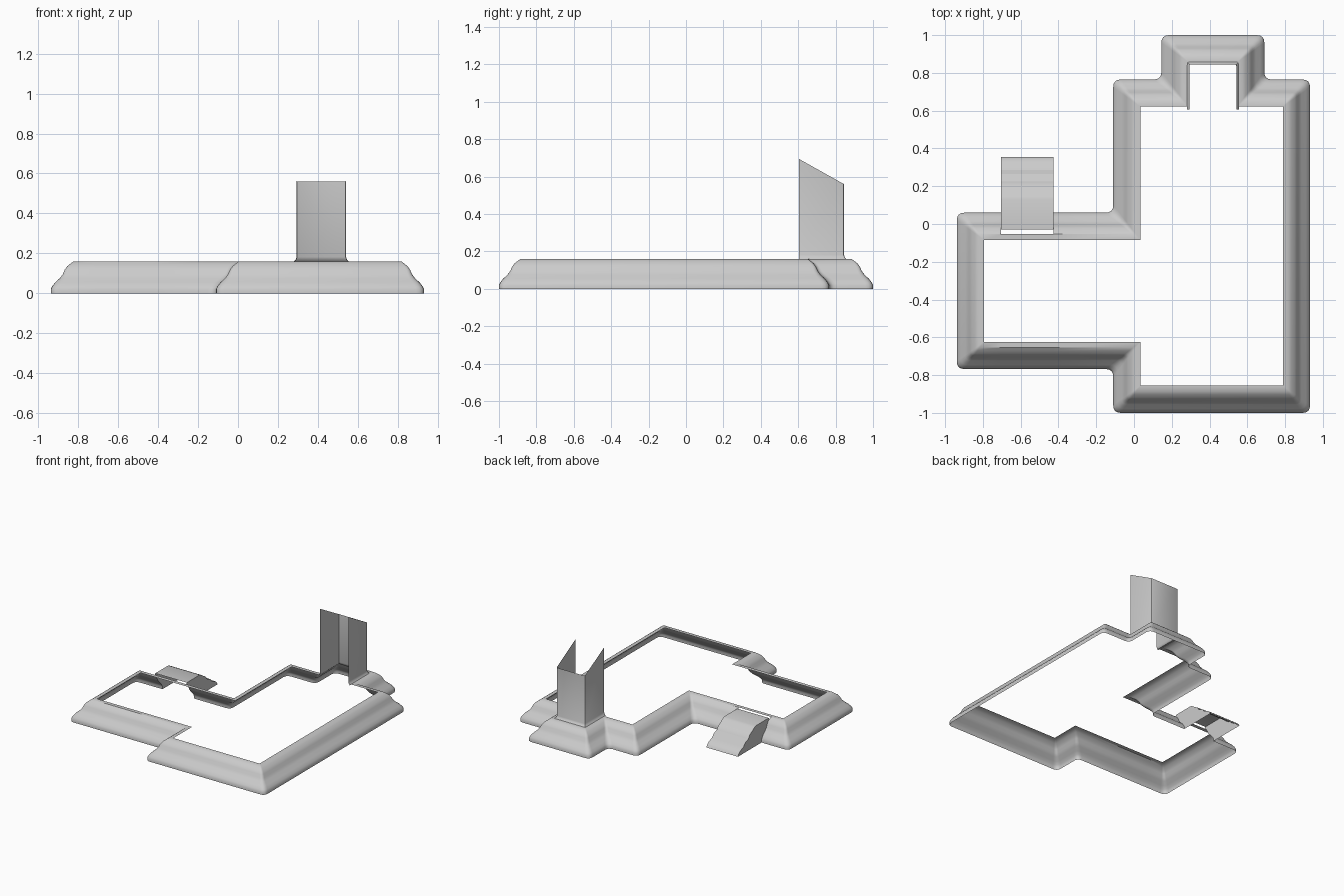
import bpy, bmesh, math
from mathutils import Vector

if "Cube" in bpy.data.objects:
    bpy.data.objects.remove(bpy.data.objects["Cube"])


def finish(bm, name, angle=35):
    mesh = bpy.data.meshes.new(name)
    bm.to_mesh(mesh)
    bm.free()
    ob = bpy.data.objects.new(name, mesh)
    bpy.context.collection.objects.link(ob)
    bpy.ops.object.select_all(action='DESELECT')
    ob.select_set(True)
    bpy.context.view_layer.objects.active = ob
    bpy.ops.object.shade_smooth_by_angle(angle=math.radians(angle))
    return ob


def loft(bm, rings, closed):
    rows = [[bm.verts.new(p) for p in ring] for ring in rings]
    n = len(rows[0])
    for a, b in zip(rows, rows[1:]):
        for i in range(n if closed else n - 1):
            j = (i + 1) % n
            bm.faces.new((a[i], a[j], b[j], b[i]))


def inset_ring(outline, d, r, z):
    """Outline moved inward by d, with each corner eased by r."""
    pts = [Vector(p) for p in outline]
    ring = []
    for i, p in enumerate(pts):
        din = (p - pts[i - 1]).normalized()
        dout = (pts[(i + 1) % len(pts)] - p).normalized()
        c = p + d * (Vector((-din.y, din.x)) + Vector((-dout.y, dout.x)))
        a, b = c - din * r, c + dout * r
        for k in range(5):
            t = k / 4
            q = a * (1 - t) ** 2 + c * 2 * t * (1 - t) + b * t * t
            ring.append((q.x, q.y, z))
    return ring


# Footprint of the foundation, counterclockwise
outline = [(-.11, -1), (.932, -1), (.932, .765), (.69, .765), (.69, 1), (.145, 1),
           (.145, .765), (-.11, .765), (-.11, .06), (-.938, .06), (-.938, -.768), (-.11, -.768)]
# Skirt cross-section: distance inward, height
skirt = [(0, 0), (0, .02), (.007, .035), (.022, .054), (.045, .075), (.06, .095),
         (.07, .118), (.082, .135), (.098, .148), (.114, .16), (.144, .16)]
X0, X1 = -.703, -.427

# Sloped foundation skirt, opened beneath the porch
bm = bmesh.new()
loft(bm, [inset_ring(outline, d, .04 * (1 - d / .144) + .0005, z) for d, z in skirt], True)
for x in (X0, X1):
    bmesh.ops.bisect_plane(bm, geom=bm.verts[:] + bm.edges[:] + bm.faces[:],
                           plane_co=(x, 0, 0), plane_no=(1, 0, 0))
hole = []
for f in bm.faces:
    c = f.calc_center_median()
    if X0 < c.x < X1 and c.y > -.2 and c.z < .159:
        hole.append(f)
bmesh.ops.delete(bm, geom=hole, context='FACES')
finish(bm, "foundation_skirt")

# Chimney shell, open at the front, with a flared foot and sloping top
xc, hw, yf, yb, b = .4175, .124, .605, .845, .008
path = [(hw, yf), (hw, yb - b), (hw - b * .3, yb - b * .3), (hw - b, yb)]
path += [(-x, y) for x, y in reversed(path)]


def chimney_ring(flare, z):
    ring = []
    for x, y in path:
        oy = flare if y > yb - b * .9 else 0
        top = .56 + (yb - y) * .56
        ring.append((xc + x + math.copysign(flare, x), y + oy, z if z else top))
    return ring


bm = bmesh.new()
loft(bm, [chimney_ring(.014, .158), chimney_ring(.005, .168),
          chimney_ring(0, .182), chimney_ring(0, None)], False)
finish(bm, "chimney")

# Porch: landing that falls away in weathered steps
steps = [(-.03, .16), (.13, .16), (.15, .152), (.185, .128), (.205, .118), (.225, .09),
         (.265, .075), (.285, .05), (.325, .035), (.345, .018), (.355, 0)]
bm = bmesh.new()
loft(bm, [[(X1, y, z) for y, z in steps], [(X0, y, z) for y, z in steps]], False)
bmesh.ops.reverse_faces(bm, faces=bm.faces[:])
under = [(.06 - d, z) for d, z in skirt[:-2]]
for x in (X0, X1):
    f = bm.faces.new([bm.verts.new((x, y, z)) for y, z in steps + under])
    f.normal_update()
    if f.normal.x * (x - (X0 + X1) / 2) < 0:
        f.normal_flip()
for f in bm.faces:
    f.normal_update()
    if abs(f.normal.x) < .5 and f.normal.z < 0:
        f.normal_flip()
finish(bm, "porch_steps", 30)
